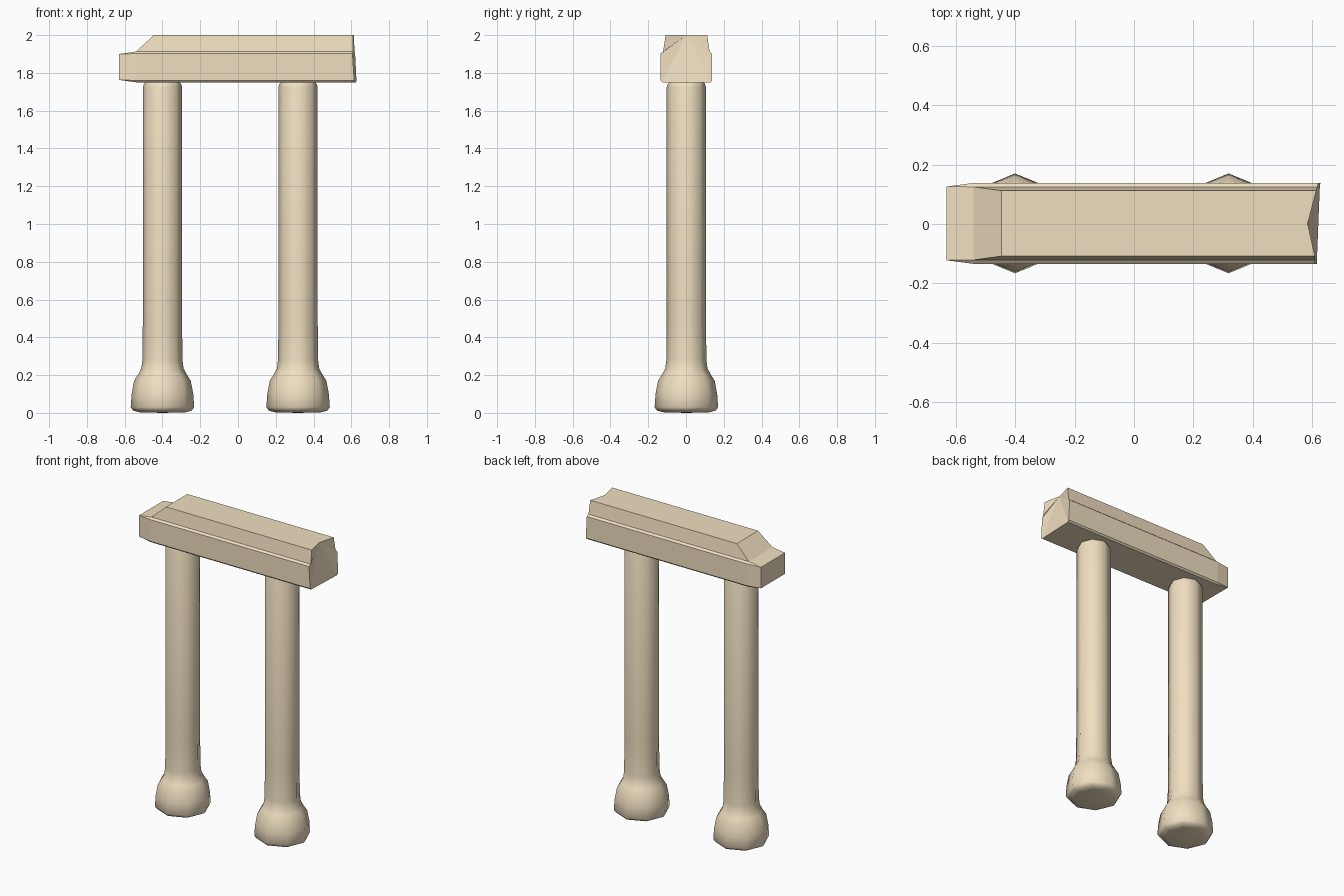
import bpy, bmesh, math

if "Cube" in bpy.data.objects:
    bpy.data.objects.remove(bpy.data.objects["Cube"])

stone = bpy.data.materials.new("pale_stone")
stone.diffuse_color = (0.87, 0.74, 0.53, 1)
stone.use_nodes = True
stone.node_tree.nodes["Principled BSDF"].inputs["Base Color"].default_value = stone.diffuse_color


def make_object(name, bm, smooth):
    bmesh.ops.remove_doubles(bm, verts=bm.verts, dist=0.0005)
    bmesh.ops.recalc_face_normals(bm, faces=bm.faces)
    for f in bm.faces:
        f.smooth = smooth
    mesh = bpy.data.meshes.new(name)
    bm.to_mesh(mesh)
    bm.free()
    mesh.materials.append(stone)
    ob = bpy.data.objects.new(name, mesh)
    bpy.context.collection.objects.link(ob)
    return ob


def loft(bm, rings):
    """Skin closed rings of points, returning the vertex rings."""
    vs = [[bm.verts.new(p) for p in ring] for ring in rings]
    n = len(vs[0])
    for a, b in zip(vs, vs[1:]):
        for i in range(n):
            j = (i + 1) % n
            bm.faces.new((a[i], a[j], b[j], b[i]))
    return vs


# Columns: eight-sided shafts on swollen feet (radius, height)
profile = [(0.12, 0.003), (0.155, 0.012), (0.168, 0.03), (0.163, 0.10),
           (0.150, 0.17), (0.128, 0.205), (0.112, 0.235), (0.106, 0.28),
           (0.104, 0.48), (0.104, 1.725), (0.098, 1.742), (0.085, 1.755)]


def column(name, x):
    bm = bmesh.new()
    rings = [[(x + r * math.cos(k * math.pi / 4), 0.002 + r * math.sin(k * math.pi / 4), z)
              for k in range(8)] for r, z in profile]
    vs = loft(bm, rings)
    foot = bm.verts.new((x, 0.002, 0))
    for i in range(8):
        bm.faces.new((vs[0][i], foot, vs[0][(i + 1) % 8]))
    bm.faces.new(vs[-1])
    make_object(name, bm, True)


column("left_column", -0.40)
column("right_column", 0.318)


# Lintel: stepped section, mirrored from one half, with a top midpoint
def section(half, x_of):
    pts = [(y, z) for y, z in half] + [(0, half[-1][1])] + [(-y, z) for y, z in reversed(half)]
    return [(x_of(i), y + 0.002, z) for i, (y, z) in enumerate(pts)]


full = [(0.126, 1.75), (0.136, 1.76), (0.136, 1.902), (0.123, 1.913), (0.110, 2.0)]
step = full[:4] + [full[3]]
tip = [(0.124, 1.763)] * 2 + [(0.124, 1.90)] * 3
# Broken right end: uneven corners and a notch in the middle of the top edge
broken = [0.625, 0.627, 0.620, 0.617, 0.613, 0.584, 0.608, 0.610, 0.606, 0.615, 0.615]

bm = bmesh.new()
vs = loft(bm, [section(tip, lambda i: -0.63),
               section(step, lambda i: -0.54),
               section(full, lambda i: -0.445),
               section(full, lambda i: broken[i])])
bm.faces.new(vs[0])
end = vs[-1]
for i in range(len(end)):
    j = (i + 1) % len(end)
    if 5 not in (i, j):
        bm.faces.new((end[5], end[i], end[j]))
make_object("lintel", bm, False)
